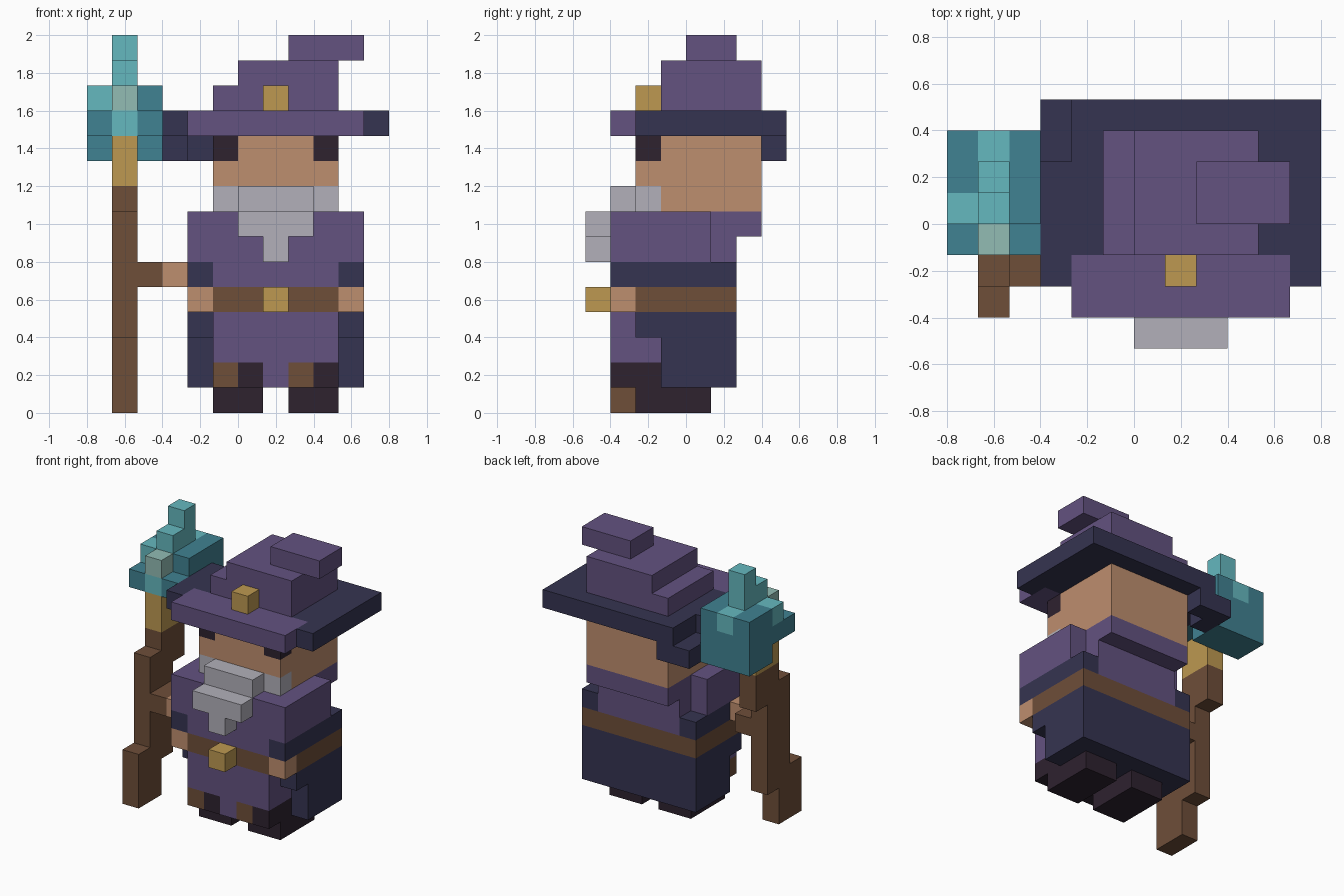
import bpy, bmesh
from mathutils import Matrix, Vector

if "Cube" in bpy.data.objects:
    bpy.data.objects.remove(bpy.data.objects["Cube"], do_unlink=True)

U = 2 / 15          # size of one block
MID = 1.5           # the figure's own centre line in blocks


def material(name, rgb):
    lin = [((c / 255 + 0.055) / 1.055) ** 2.4 for c in rgb] + [1.0]
    m = bpy.data.materials.new(name)
    m.use_nodes = True
    m.diffuse_color = lin
    bsdf = next(n for n in m.node_tree.nodes if n.type == 'BSDF_PRINCIPLED')
    bsdf.inputs["Base Color"].default_value = lin
    bsdf.inputs["Roughness"].default_value = 0.9
    return m


purple = material("purple cloth", (99, 82, 128))
navy = material("navy cloth", (53, 52, 81))
skin = material("skin", (190, 142, 110))
brown = material("brown wood and leather", (110, 78, 57))
gold = material("gold", (189, 153, 81))
grey = material("grey beard", (178, 176, 186))
dark = material("dark leather", (46, 34, 47))
teal = material("light teal", (101, 184, 191))
deep = material("deep teal", (64, 130, 146))
pale = material("pale teal", (146, 188, 180))


def part(name, mat, *boxes, mirror=False):
    """One object made of blocks, each (x0, x1, y0, y1, z0, z1) in block units."""
    if mirror:
        boxes += tuple((2 * MID - b[1], 2 * MID - b[0], *b[2:]) for b in boxes)
    bm = bmesh.new()
    for x0, x1, y0, y1, z0, z1 in boxes:
        centre = Vector((x0 + x1, y0 + y1, z0 + z1)) * U / 2
        size = Vector((x1 - x0, y1 - y0, z1 - z0)) * U
        bmesh.ops.create_cube(bm, size=1, matrix=Matrix.LocRotScale(centre, None, size))
    me = bpy.data.meshes.new(name)
    bm.to_mesh(me)
    bm.free()
    me.materials.append(mat)
    ob = bpy.data.objects.new(name, me)
    bpy.context.collection.objects.link(ob)
    return ob


# Boots and shin blocks
part("boots", dark, (2, 4, -2, 1, 0, 1), mirror=True)
part("boot_tops", dark, (0, 1, -3, -1, 1, 2), (3, 4, -3, -1, 1, 2))
part("boot_straps", brown, (-1, 0, -3, -1, 1, 2), (2, 3, -3, -1, 1, 2))

# Robe and coat
part("robe_skirt", purple, (-1, 4, -3, 1, 2, 4), (1, 2, -3, -1, 1, 2))
part("coat_back", navy, (-2, 5, 1, 2, 1, 4), (-1, 4, -1, 1, 1, 2))
part("coat_sides", navy, (4, 5, -1, 1, 1, 4), (4, 5, -2, -1, 3, 4), mirror=True)
part("belt", brown, (-1, 4, -3, 2, 4, 5), (-2, -1, -2, 2, 4, 5), (4, 5, -2, 2, 4, 5))
part("belt_buckle", gold, (1, 2, -4, -3, 4, 5))
part("robe_chest", purple, (-1, 4, -3, 2, 5, 8))
part("hood_collar", purple, (-1, 4, 2, 3, 7, 8))

# Arms
part("shoulders", purple, (4, 5, -3, 1, 6, 8), mirror=True)
part("cuffs", navy, (4, 5, -3, 2, 5, 6), mirror=True)
part("hands", skin, (4, 5, -3, -2, 4, 5), mirror=True)
part("staff_hand", skin, (-3, -2, -2, -1, 5, 6))

# Head
part("head", skin, (-1, 4, -1, 3, 8, 11), (-1, 4, -2, -1, 9, 10), (0, 3, -2, -1, 10, 11))
part("eyes", dark, (3, 4, -2, -1, 10, 11), mirror=True)
part("beard", grey, (-1, 4, -2, -1, 8, 9), (0, 3, -3, -2, 8, 9),
     (0, 3, -4, -3, 7, 8), (1, 2, -4, -3, 6, 7))

# Hat
part("brim_front", purple, (-2, 5, -3, -1, 11, 12))
part("brim", navy, (-2, 5, -1, 4, 11, 12), (5, 6, -2, 4, 11, 12), (-3, -2, -2, 2, 11, 12))
part("brim_droop", navy, (-3, -1, 3, 4, 10, 11), (-3, -2, 2, 3, 10, 11))
part("hat_cone", purple, (-1, 4, -1, 3, 12, 13), (0, 4, -1, 3, 13, 14))
part("hat_tip", purple, (2, 5, 0, 2, 14, 15))
part("hat_buckle", gold, (1, 2, -2, -1, 12, 13))

# Staff: leaning steps, side grip and gold collar
part("staff", brown, (-5, -4, -3, -1, 0, 2), (-5, -4, -3, 0, 2, 3), (-5, -4, -2, 0, 3, 7),
     (-5, -4, -2, 1, 7, 8), (-5, -4, -1, 1, 8, 9))
# Lower the overhanging step of the staff so its foot stays narrow
part("staff_grip", brown, (-4, -3, -2, 0, 5, 6))
part("staff_collar", gold, (-5, -4, -1, 1, 9, 11))

# Crystal head
part("crystal_base", deep, (-6, -3, 1, 3, 10, 12), (-6, -5, -1, 1, 11, 12),
     (-4, -3, -1, 1, 11, 12), (-6, -5, 1, 3, 12, 13), (-4, -3, 0, 3, 12, 13))
part("crystal_core", teal, (-5, -4, -1, 1, 11, 12), (-5, -4, 0, 1, 12, 14),
     (-5, -4, 1, 2, 12, 15), (-5, -4, 2, 3, 12, 13), (-6, -5, 0, 1, 12, 13))
part("crystal_glint", pale, (-5, -4, -1, 0, 12, 13))
